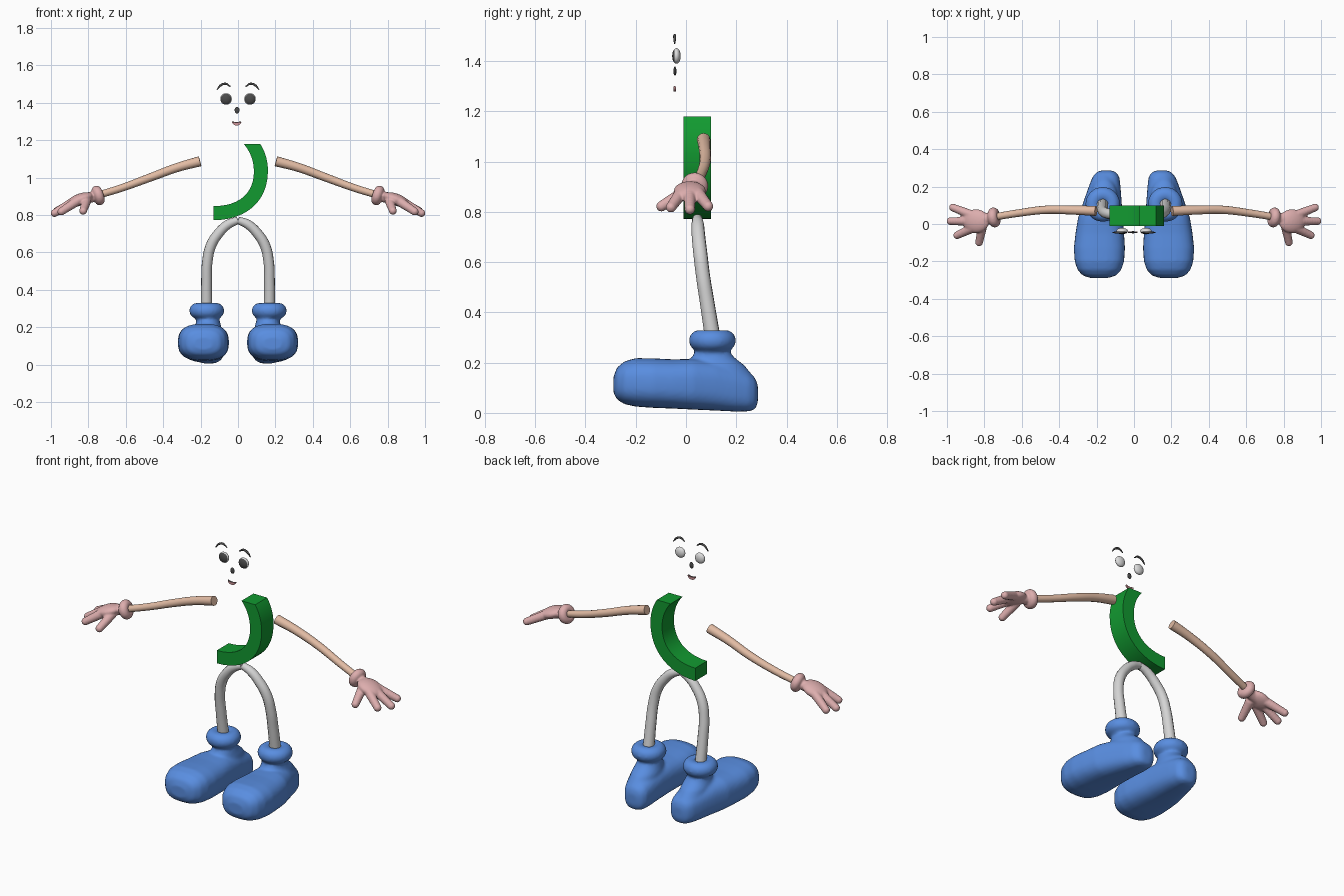
import bpy, bmesh, math
from mathutils import Vector, Matrix
from mathutils.geometry import interpolate_bezier

if "Cube" in bpy.data.objects:
    bpy.data.objects.remove(bpy.data.objects["Cube"])


def material(name, r, g, b):
    m = bpy.data.materials.new(name)
    m.diffuse_color = (r, g, b, 1)
    m.use_nodes = True
    m.node_tree.nodes["Principled BSDF"].inputs["Base Color"].default_value = m.diffuse_color
    return m


GREEN = material("green", 0.006, 0.32, 0.03)
BLUE = material("blue", 0.1, 0.27, 0.75)
TAN = material("tan skin", 0.76, 0.5, 0.37)
PINK = material("pink skin", 0.72, 0.42, 0.42)
GREY = material("light grey", 0.66, 0.66, 0.66)
DARK = material("dark grey", 0.07, 0.07, 0.07)
WHITE = material("eye white", 0.72, 0.72, 0.72)
LIP = material("lip pink", 0.62, 0.3, 0.32)


def finish(name, bm, mat, angle=60):
    bmesh.ops.recalc_face_normals(bm, faces=bm.faces)
    me = bpy.data.meshes.new(name)
    bm.to_mesh(me)
    bm.free()
    ob = bpy.data.objects.new(name, me)
    bpy.context.collection.objects.link(ob)
    me.materials.append(mat)
    select(ob)
    bpy.ops.object.shade_smooth_by_angle(angle=math.radians(angle))
    return ob


def select(ob):
    bpy.ops.object.select_all(action='DESELECT')
    ob.select_set(True)
    bpy.context.view_layer.objects.active = ob


def tube(name, pts, radii, mat):
    """Smooth round tube through points, with capped ends."""
    cu = bpy.data.curves.new(name, 'CURVE')
    cu.dimensions = '3D'
    cu.bevel_depth, cu.bevel_resolution = 1, 4
    cu.use_fill_caps, cu.resolution_u = True, 8
    sp = cu.splines.new('BEZIER')
    sp.bezier_points.add(len(pts) - 1)
    for bp, p, r in zip(sp.bezier_points, pts, radii):
        bp.co, bp.radius = p, r
        bp.handle_left_type = bp.handle_right_type = 'AUTO'
    ob = bpy.data.objects.new(name, cu)
    bpy.context.collection.objects.link(ob)
    cu.materials.append(mat)
    select(ob)
    bpy.ops.object.convert(target='MESH')
    bpy.ops.object.shade_smooth_by_angle(angle=math.radians(50))
    return bpy.context.object


def loft(bm, rings):
    """Skin a list of closed rings and cap both ends."""
    rows = [[bm.verts.new(p) for p in r] for r in rings]
    n = len(rows[0])
    for a, b in zip(rows, rows[1:]):
        for i in range(n):
            j = (i + 1) % n
            bm.faces.new((a[i], a[j], b[j], b[i]))
    bm.faces.new(rows[0])
    bm.faces.new(rows[-1])


def circle(f, n=32):
    return [f(math.cos(2 * math.pi * i / n), math.sin(2 * math.pi * i / n)) for i in range(n)]


def ball(bm, centre, size, rot=None):
    mat = Matrix.Translation(centre) @ (rot or Matrix()) @ Matrix.Diagonal((*size, 1))
    return bmesh.ops.create_uvsphere(bm, u_segments=24, v_segments=14, radius=1, matrix=mat)


def torus(bm, centre, axis, major, minor):
    q = Vector(axis).to_track_quat('Z', 'Y').to_matrix().to_4x4()
    m = Matrix.Translation(centre) @ q
    rings = [circle(lambda c, s: m @ Vector(((major + minor * c) * math.cos(a),
             (major + minor * c) * math.sin(a), minor * s)), 16)
             for a in [2 * math.pi * k / 32 for k in range(32)]]
    rows = [[bm.verts.new(p) for p in r] for r in rings]
    for k in range(32):
        a, b = rows[k], rows[(k + 1) % 32]
        for i in range(16):
            j = (i + 1) % 16
            bm.faces.new((a[i], a[j], b[j], b[i]))


def limb(bm, a, b, ra, rb):
    """Tapered capsule made of overlapping balls."""
    a, b = Vector(a), Vector(b)
    for k in range(9):
        t = k / 8
        r = ra + (rb - ra) * t
        ball(bm, a.lerp(b, t), (r, r, r))


def fuse(ob, voxel, rounds):
    """Blend overlapping volumes into one soft skin."""
    re = ob.modifiers.new("fuse", 'REMESH')
    re.mode, re.voxel_size, re.use_smooth_shade = 'VOXEL', voxel, True
    sm = ob.modifiers.new("soften", 'SMOOTH')
    sm.factor, sm.iterations = 0.5, rounds
    select(ob)
    bpy.ops.object.convert(target='MESH')
    bpy.ops.object.shade_smooth()


# Curved torso block
def sweep(*segs):
    out = []
    for s in segs:
        out += interpolate_bezier(*[Vector((x, 0, z)) for x, z in s], 13)[bool(out):]
    return out


outer = sweep([(0.118, 1.18), (0.145, 1.14), (0.16, 1.09), (0.16, 1.035)],
              [(0.16, 1.035), (0.16, 0.87), (0.04, 0.772), (-0.13, 0.772)])
inner = sweep([(0.03, 1.18), (0.065, 1.14), (0.085, 1.09), (0.085, 1.03)],
              [(0.085, 1.03), (0.085, 0.92), (0.01, 0.847), (-0.13, 0.847)])
bm = bmesh.new()
loft(bm, [[(p.x, -0.01, p.z), (q.x, -0.01, q.z), (q.x, 0.1, q.z), (p.x, 0.1, p.z)]
          for p, q in zip(outer, inner)])
finish("torso", bm, GREEN, 30)

# Foot sections: y, centre x, half width, bottom, top
FOOT = [(-0.288, 0.185, 0.05, 0.08, 0.145), (-0.275, 0.185, 0.09, 0.053, 0.18),
        (-0.245, 0.185, 0.117, 0.035, 0.205), (-0.2, 0.185, 0.132, 0.025, 0.218),
        (-0.13, 0.185, 0.137, 0.02, 0.217), (-0.05, 0.183, 0.13, 0.017, 0.213),
        (0.03, 0.18, 0.12, 0.013, 0.215), (0.12, 0.168, 0.102, 0.009, 0.205),
        (0.2, 0.157, 0.085, 0.005, 0.18), (0.25, 0.15, 0.072, 0.006, 0.16),
        (0.275, 0.148, 0.055, 0.014, 0.14), (0.286, 0.148, 0.03, 0.04, 0.11)]
# Ankle sections: z, centre y, half depth, half width
ANKLE = [(0.06, 0.14, 0.12, 0.07), (0.15, 0.135, 0.13, 0.077), (0.19, 0.12, 0.112, 0.074),
         (0.22, 0.108, 0.085, 0.066), (0.245, 0.105, 0.068, 0.06), (0.29, 0.105, 0.06, 0.06)]


def squash(v, e=0.75):
    return math.copysign(abs(v) ** e, v)


for s, side in ((-1, "left"), (1, "right")):
    # Leg
    leg = [(0, 0.045, 0.772), (0.055, 0.047, 0.748), (0.105, 0.05, 0.70), (0.145, 0.057, 0.635),
           (0.164, 0.067, 0.55), (0.168, 0.084, 0.44), (0.168, 0.106, 0.30)]
    tube(side + "_leg", [(s * x, y, z) for x, y, z in leg],
         [0.02, 0.025, 0.027, 0.028, 0.028, 0.029, 0.031], GREY)

    # Shoe with rolled cuff
    bm = bmesh.new()
    loft(bm, [circle(lambda c, k: (s * (cx + w * squash(c)), y, (lo + hi) / 2 + (hi - lo) / 2 * squash(k)))
              for y, cx, w, lo, hi in FOOT])
    loft(bm, [circle(lambda c, k: (s * (0.16 + w * c), cy + d * k, z)) for z, cy, d, w in ANKLE])
    torus(bm, (s * 0.167, 0.105, 0.288), (0, 0, 1), 0.052, 0.042)
    fuse(finish(side + "_shoe", bm, BLUE), 0.009, 5)

    # Arm
    arm = [(0.203, 0.07, 1.087), (0.32, 0.074, 1.055), (0.47, 0.076, 1.0),
           (0.62, 0.058, 0.945), (0.75, 0.037, 0.905)]
    tube(side + "_arm", [(s * x, y, z) for x, y, z in arm],
         [0.027, 0.024, 0.022, 0.02, 0.019], TAN)

    # Hand with wrist ring, palm, three fingers and thumb
    bm = bmesh.new()
    torus(bm, (s * 0.748, 0.035, 0.904), (s, -0.15, -0.33), 0.028, 0.026)
    tilt = Matrix.Rotation(s * math.radians(20), 4, 'Y')
    ball(bm, (s * 0.845, 0.015, 0.882), (0.075, 0.064, 0.032), tilt)
    limb(bm, (s * 0.76, 0.033, 0.9), (s * 0.84, 0.02, 0.884), 0.028, 0.032)
    for base, tip in (((0.86, 0.045, 0.877), (0.968, 0.088, 0.822)),
                      ((0.87, 0.015, 0.877), (0.981, 0.015, 0.81)),
                      ((0.86, -0.02, 0.874), (0.945, -0.06, 0.818)),
                      ((0.81, -0.01, 0.875), (0.828, -0.098, 0.822))):
        limb(bm, (s * base[0], *base[1:]), (s * tip[0], *tip[1:]), 0.026, 0.021)
    fuse(finish(side + "_hand", bm, PINK), 0.005, 4)

    # Eye with dark front cap
    bm = bmesh.new()
    ball(bm, (s * 0.064, -0.038, 1.42), (0.031, 0.031, 0.017),
         Matrix.Rotation(math.pi / 2, 4, 'X'))
    eye = finish(side + "_eye", bm, WHITE)
    eye.data.materials.append(DARK)
    for f in eye.data.polygons:
        c = f.center
        if c.y < -0.038 and math.hypot(c.x - s * 0.064, c.z - 1.42) < 0.026:
            f.material_index = 1

    # Eyebrow
    brow = [(0.112, 1.47), (0.092, 1.493), (0.066, 1.501), (0.04, 1.486)]
    tube(side + "_eyebrow", [(s * x, -0.045, z) for x, z in brow],
         [0.003, 0.006, 0.006, 0.003], DARK)

# Nose
bm = bmesh.new()
ball(bm, (-0.005, -0.044, 1.36), (0.013, 0.006, 0.018))
finish("nose", bm, DARK)

# Smiling mouth: crescent plate with a dark upper line
bm = bmesh.new()
arc = [math.pi * k / 12 for k in range(13)]
lower = [(-0.007 - 0.025 * math.cos(a), 1.299 - 0.021 * math.sin(a)) for a in arc]
upper = [(-0.007 - 0.025 * math.cos(a), 1.299 - 0.006 * math.sin(a)) for a in arc[1:-1]]
ring = lower + upper[::-1]
loft(bm, [[(x, y, z) for x, z in ring] for y in (-0.049, -0.040)])
finish("mouth", bm, LIP, 30)
tube("mouth_line", [(-0.031, -0.046, 1.299), (-0.007, -0.046, 1.293), (0.017, -0.046, 1.299)],
     [0.002, 0.003, 0.002], DARK)
